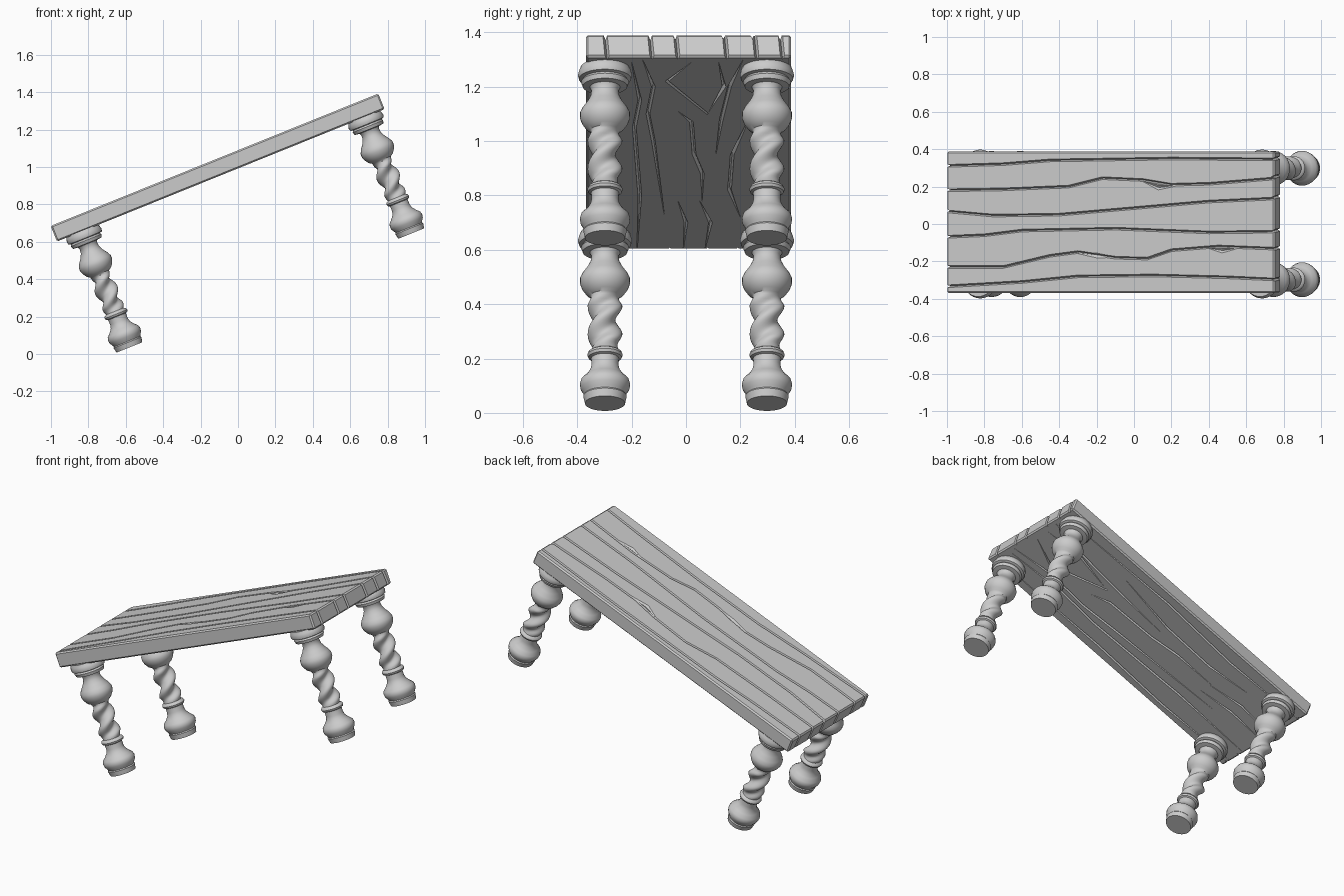
import bpy
import bmesh
from math import cos, sin, pi, radians
from mathutils import Matrix, Vector

if "Cube" in bpy.data.objects:
    bpy.data.objects.remove(bpy.data.objects["Cube"])

ANGLE = radians(22)
TILT = Matrix.Rotation(-ANGLE, 4, 'Y')
LOW_END, HIGH_END = -0.672, 1.217      # board ends along its slope
UNDER, OVER = 0.92, 1.01               # board faces, square to its slope
RIGHT_EDGE, LEFT_EDGE = -0.368, 0.387
FOOT = 0.25                            # leg base, square to the slope

grey = bpy.data.materials.new("plain_grey")
grey.use_nodes = True
grey.diffuse_color = (0.6, 0.6, 0.6, 1)
grey.node_tree.nodes["Principled BSDF"].inputs["Base Color"].default_value = grey.diffuse_color


def make_object(name, bm):
    bmesh.ops.recalc_face_normals(bm, faces=bm.faces)
    mesh = bpy.data.meshes.new(name)
    bm.to_mesh(mesh)
    bm.free()
    mesh.materials.append(grey)
    obj = bpy.data.objects.new(name, mesh)
    bpy.context.collection.objects.link(obj)
    return obj


def smooth(obj, degrees):
    bpy.ops.object.select_all(action='DESELECT')
    obj.select_set(True)
    bpy.context.view_layer.objects.active = obj
    bpy.ops.object.shade_smooth_by_angle(angle=radians(degrees))


def loft(bm, rings):
    """Skin a list of equal vertex rings and cap both ends."""
    rings = [[bm.verts.new(p) for p in ring] for ring in rings]
    for a, b in zip(rings, rings[1:]):
        for i in range(len(a)):
            j = (i + 1) % len(a)
            bm.faces.new((a[i], a[j], b[j], b[i]))
    bm.faces.new(rings[0][::-1])
    bm.faces.new(rings[-1])


def groove(bm, path, normal, width, depth, taper):
    """Sweep a V section along a path lying on a face with this normal."""
    rings = []
    for i, p in enumerate(path):
        ahead = path[min(i + 1, len(path) - 1)] - path[max(i - 1, 0)]
        side = normal.cross(ahead).normalized() * width
        size = 0.15 if taper and i in (0, len(path) - 1) else 1
        lift = normal * 0.004
        rings.append([p + lift + side * size, p + lift - side * size, p - normal * depth * size])
    loft(bm, rings)


# Carved lines on the upper face: distance along the ground, then sideways
plank_seams = [
    [(-1.03, .31), (-.7, .32), (-.45, .34), (.2, .35), (.83, .345)],
    [(-1.03, .18), (-.7, .185), (-.35, .2), (-.17, .245), (.05, .235), (.2, .21), (.4, .215), (.83, .25)],
    [(-1.03, .07), (-.75, .045), (-.4, .05), (0, .085), (.4, .12), (.83, .14)],
    [(-1.03, -.07), (-.8, -.06), (-.6, -.035), (-.1, -.025), (.4, -.045), (.83, -.04)],
    [(-1.03, -.23), (-.7, -.23), (-.45, -.17), (-.3, -.15), (-.1, -.18), (.07, -.185),
     (.2, -.14), (.45, -.12), (.83, -.135)],
    [(-1.03, -.335), (-.6, -.31), (-.3, -.28), (.1, -.275), (.5, -.285), (.83, -.3)],
]
chips = [
    [(.03, .235), (.13, .195), (.26, .212)],
    [(-.34, -.152), (-.2, -.168), (-.08, -.178)],
    [(.38, -.126), (.47, -.142), (.56, -.128)],
]
# Cracks on the lower face: sideways, then height
under_cracks = [
    [(-.2, 1.29), (-.17, 1.15), (-.19, 1.05), (-.17, .8), (-.18, .6)],
    [(-.16, 1.3), (-.12, 1.2), (-.14, 1.1), (-.12, 1), (-.08, .73)],
    [(-.03, 1.11), (.02, 1.07), (.03, .95), (.06, .88), (.06, .78)],
    [(.02, 1.29), (-.07, 1.22), (.08, 1.1), (.14, 1.2), (.12, 1.29)],
    [(.21, 1.3), (.16, 1.2), (.13, 1.08), (.11, .95)],
    [(.24, 1.1), (.17, .95), (.16, .82), (.2, .72)],
    [(-.03, .78), (0, .7), (-.01, .6)],
    [(.05, .78), (.09, .7), (.07, .6)],
    [(.3, 1.29), (.32, 1), (.29, .8), (.31, .6)],
    [(-.31, 1.29), (-.3, 1), (-.32, .8), (-.3, .6)],
]


def on_top(point):
    x, y = point
    return Vector(((x + OVER * sin(ANGLE)) / cos(ANGLE), y, OVER))


def on_underside(point):
    y, z = point
    return Vector(((z - UNDER * cos(ANGLE)) / sin(ANGLE), y, UNDER))


# Carving tool made of all the grooves
UP, ALONG = Vector((0, 0, 1)), Vector((1, 0, 0))
tool = bmesh.new()
for seam in plank_seams:
    path = [on_top(p) for p in seam]
    groove(tool, path, UP, 0.009, 0.016, False)
    # Notches running down both board ends
    for end, y, normal in ((LOW_END, path[0].y, -ALONG), (HIGH_END, path[-1].y, ALONG)):
        notch = [Vector((end, y + lean, h)) for lean, h in ((0, OVER + 0.02), (0.012, UNDER - 0.02))]
        groove(tool, notch, normal, 0.01, 0.018, False)
for chip in chips:
    groove(tool, [on_top(p) for p in chip], UP, 0.018, 0.01, True)
for crack in under_cracks:
    groove(tool, [on_underside(p) for p in crack], -UP, 0.009, 0.014, True)
cutter = make_object("groove_cutter", tool)
cutter.hide_render = True

# Board, bevelled and then carved
bm = bmesh.new()
size = (HIGH_END - LOW_END, LEFT_EDGE - RIGHT_EDGE, OVER - UNDER)
middle = Vector((HIGH_END + LOW_END, LEFT_EDGE + RIGHT_EDGE, OVER + UNDER)) / 2
bmesh.ops.create_cube(bm, size=1, matrix=Matrix.Translation(middle) @ Matrix.Diagonal((*size, 1)))
bmesh.ops.bevel(bm, geom=bm.edges[:], offset=0.008, segments=1, affect='EDGES')
board = make_object("table_board", bm)
carve = board.modifiers.new("carve", 'BOOLEAN')
carve.object = cutter
carve.operation = 'DIFFERENCE'
carve.solver = 'EXACT'
carve.use_self = True
bpy.context.view_layer.update()
carved = bpy.data.meshes.new_from_object(board.evaluated_get(bpy.context.evaluated_depsgraph_get()))
board.modifiers.clear()
board.data = carved
bpy.data.objects.remove(cutter)
board.data.transform(TILT)

# Turned leg outline: height, radius
lower_turning = [(0, .074), (.028, .08), (.034, .076), (.042, .08), (.058, .09), (.075, .093), (.092, .088),
                 (.11, .07), (.13, .055), (.15, .05), (.178, .051), (.182, .061), (.192, .065),
                 (.202, .061), (.208, .05)]
upper_turning = [(.425, .055), (.435, .07), (.455, .084), (.475, .092), (.495, .092), (.515, .082),
                 (.54, .064), (.562, .053), (.585, .05), (.598, .056), (.601, .082), (.618, .088),
                 (.627, .082), (.631, .096), (.645, .1), (.66, .096), (.675, .09)]
SIDES, TWIST_STEPS, STRANDS, PITCH = 32, 24, 2, 0.22


def leg(name, along, across):
    rings = [(h, r, 0) for h, r in lower_turning]
    for i in range(1, TWIST_STEPS):
        t = i / TWIST_STEPS
        fade = min(1, 6 * t, 6 * (1 - t))
        rings.append((0.208 + 0.217 * t, 0.051, 0.013 * fade))
    rings += [(h, r, 0) for h, r in upper_turning]
    shape = []
    for h, r, wave in rings:
        ring = []
        for k in range(SIDES):
            a = 2 * pi * k / SIDES
            radius = r + wave * cos(STRANDS * (a - 2 * pi * h / PITCH))
            ring.append((along + radius * cos(a), across + radius * sin(a), FOOT + h))
        shape.append(ring)
    bm = bmesh.new()
    loft(bm, shape)
    obj = make_object(name, bm)
    obj.data.transform(TILT)
    smooth(obj, 40)


for end, along in (("low", -0.525), ("high", 1.1)):
    for side, across in (("right", -0.298), ("left", 0.298)):
        leg(f"{end}_{side}_leg", along, across)
